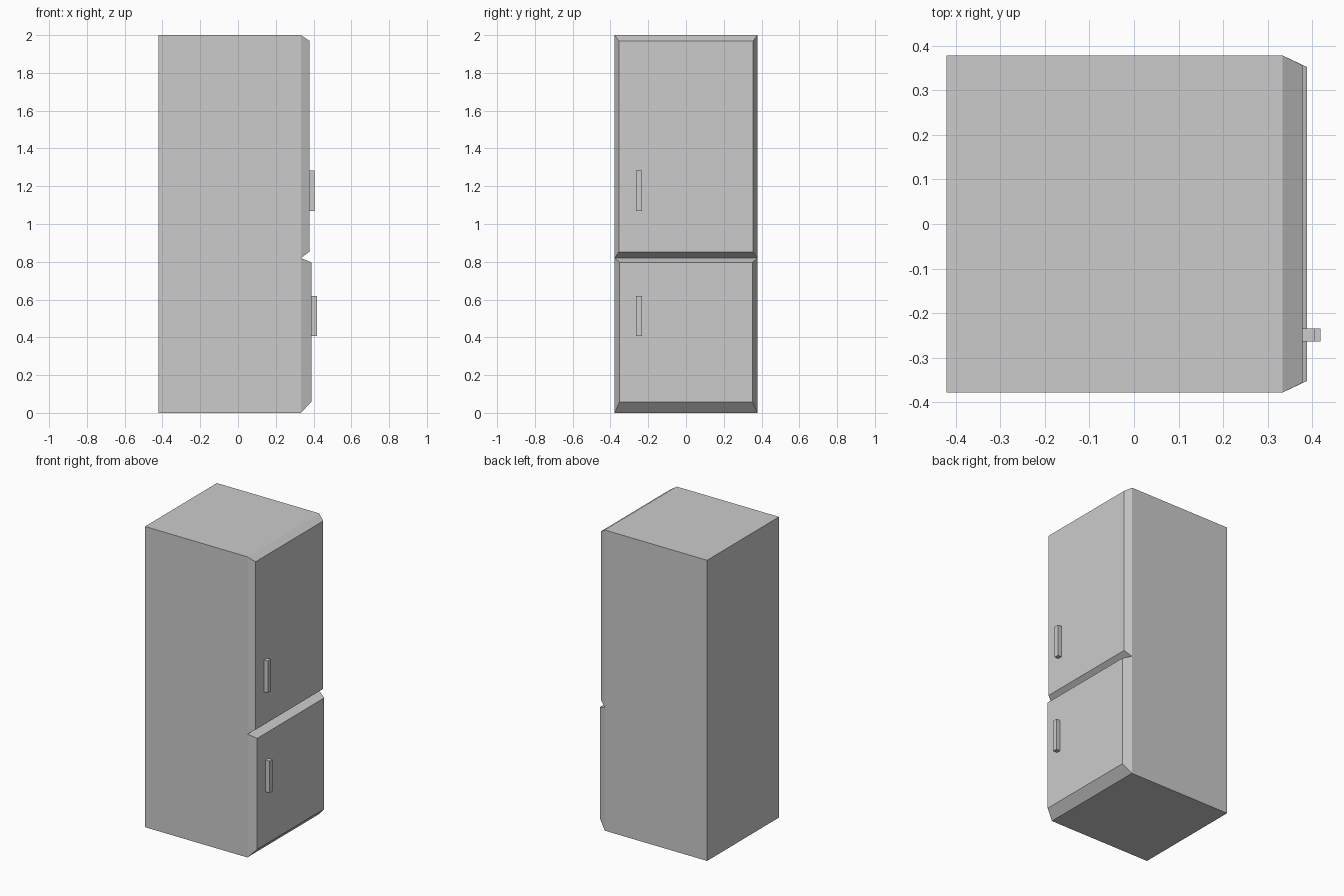
import bpy

if "Cube" in bpy.data.objects:
    bpy.data.objects.remove(bpy.data.objects["Cube"])

BACK, SEAM, HALF = -0.42, 0.333, 0.378


def block(name, back, front, skip=()):
    """Six-sided block along x; each end is (x, y_min, y_max, z_min, z_max)."""
    verts = []
    for x, y0, y1, z0, z1 in (back, front):
        verts += [(x, y0, z0), (x, y1, z0), (x, y1, z1), (x, y0, z1)]
    sides = [(i, i + 4, (i + 1) % 4 + 4, (i + 1) % 4) for i in range(4)]
    sides = [tuple(reversed(s)) for s in sides]
    faces = list(sides)
    if "back" not in skip:
        faces.append((3, 2, 1, 0))
    if "front" not in skip:
        faces.append((4, 5, 6, 7))
    # outward winding for the side walls
    faces[:4] = [(i, i + 4, (i + 1) % 4 + 4, (i + 1) % 4)
                 for i in range(4)]
    mesh = bpy.data.meshes.new(name)
    mesh.from_pydata(verts, [], faces)
    mesh.update()
    obj = bpy.data.objects.new(name, mesh)
    bpy.context.collection.objects.link(obj)
    return obj


# Cabinet: its front is closed by the two doors
block("cabinet", (BACK, -HALF, HALF, 0, 2), (SEAM, -HALF, HALF, 0, 2), ("front",))

# Doors with bevelled rims: base z range, front x, front half width, front z range
# Handles: z range and outer x
doors = [
    ("upper", (0.82, 2.0), 0.378, 0.356, (0.853, 1.97), (1.07, 1.283), 0.406),
    ("lower", (0.0, 0.82), 0.388, 0.352, (0.058, 0.797), (0.408, 0.62), 0.418),
]
for label, base, x, w, face, grip, grip_x in doors:
    block(label + "_door", (SEAM, -HALF, HALF, *base), (x, -w, w, *face), ("back",))
    block(label + "_handle", (x, -0.264, -0.234, *grip), (grip_x, -0.264, -0.234, *grip))
